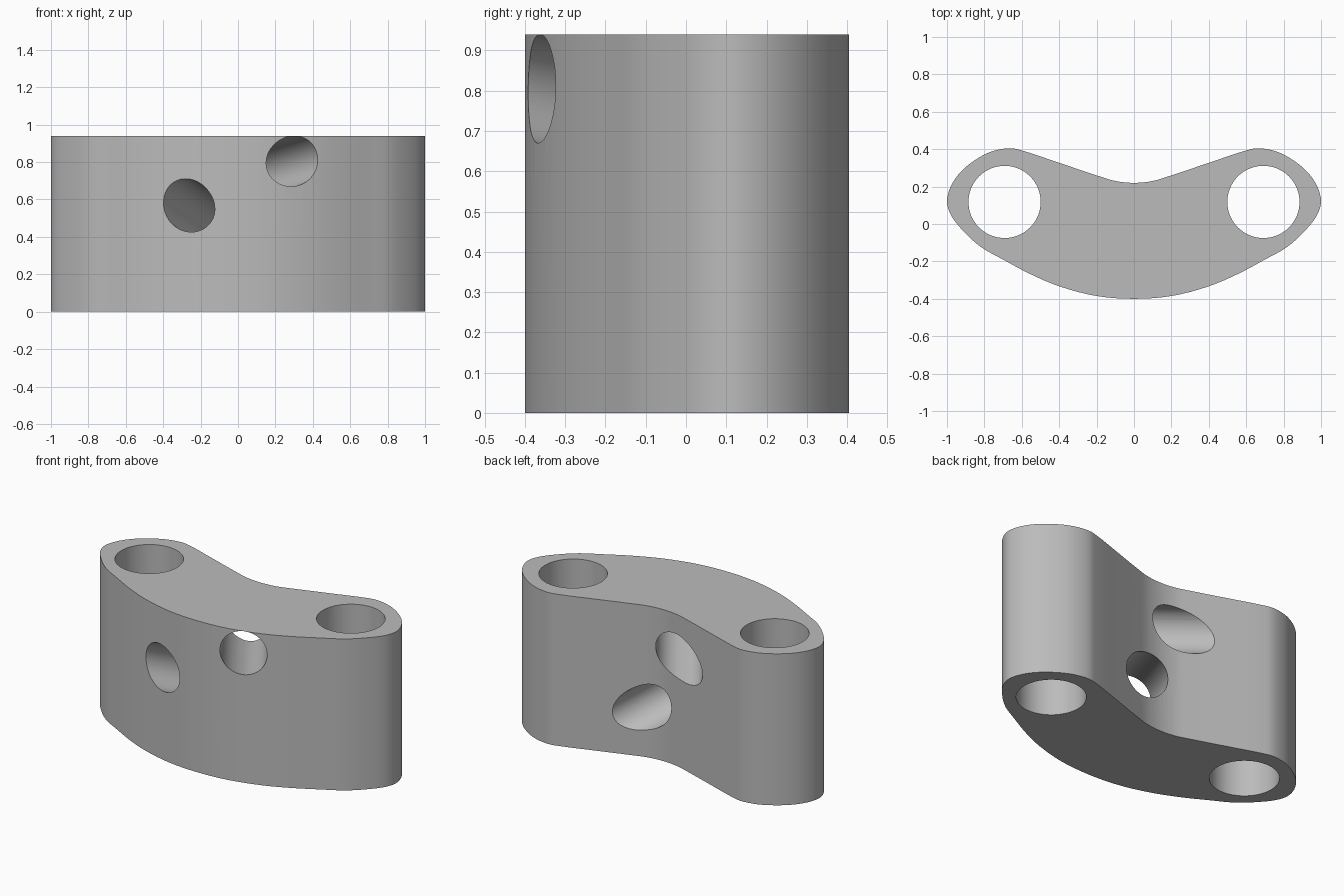
import bpy
import bmesh
from mathutils import Vector

cube = bpy.data.objects.get("Cube")
if cube:
    bpy.data.objects.remove(cube, do_unlink=True)

HEIGHT = 0.94

grey = bpy.data.materials.new("plain grey")
grey.use_nodes = True
grey.diffuse_color = (0.5, 0.5, 0.5, 1)
grey.node_tree.nodes["Principled BSDF"].inputs["Base Color"].default_value = (0.5, 0.5, 0.5, 1)

# Right half of the curved outline, from front middle to back middle
half = [(0, -0.40), (0.2, -0.385), (0.4, -0.333), (0.56, -0.265), (0.7, -0.19),
        (0.82, -0.122), (0.92, -0.03), (0.98, 0.05), (1.0, 0.12), (0.98, 0.2),
        (0.93, 0.275), (0.85, 0.342), (0.76, 0.388), (0.66, 0.405), (0.59, 0.39),
        (0.4, 0.327), (0.2, 0.26), (0.1, 0.23), (0, 0.22)]
outline = [Vector(p) for p in half]
outline += [Vector((-x, y)) for x, y in half[-2:0:-1]]


def smooth_loop(points, steps):
    """Round a closed loop with a centripetal spline through its points."""
    result = []
    n = len(points)
    for i in range(n):
        a, b, c, d = (points[(i + k) % n] for k in (-1, 0, 1, 2))
        t1 = (b - a).length ** 0.5
        t2 = t1 + (c - b).length ** 0.5
        t3 = t2 + (d - c).length ** 0.5
        for s in range(steps):
            t = t1 + (t2 - t1) * s / steps
            p = a.lerp(b, t / t1)
            q = b.lerp(c, (t - t1) / (t2 - t1))
            r = c.lerp(d, (t - t2) / (t3 - t2))
            u = p.lerp(q, t / t2)
            v = q.lerp(r, (t - t1) / (t3 - t1))
            result.append(u.lerp(v, (t - t1) / (t2 - t1)))
    return result


# Curved block, extruded from the outline
bm = bmesh.new()
base = bm.faces.new([bm.verts.new((p.x, p.y, 0)) for p in smooth_loop(outline, 4)])
top = bmesh.ops.extrude_face_region(bm, geom=[base])["geom"]
bmesh.ops.translate(bm, vec=(0, 0, HEIGHT),
                    verts=[v for v in top if isinstance(v, bmesh.types.BMVert)])
bmesh.ops.recalc_face_normals(bm, faces=bm.faces)
mesh = bpy.data.meshes.new("curved_block")
bm.to_mesh(mesh)
bm.free()
mesh.materials.append(grey)
block = bpy.data.objects.new("curved_block", mesh)
bpy.context.collection.objects.link(block)
bpy.context.view_layer.objects.active = block


def drill(name, start, end, radius):
    """Bore a round hole along the line from start to end."""
    start, end = Vector(start), Vector(end)
    axis = end - start
    bpy.ops.mesh.primitive_cylinder_add(
        vertices=64, radius=radius, depth=axis.length * 1.8, location=(start + end) / 2,
        rotation=axis.to_track_quat("Z", "Y").to_euler())
    cutter = bpy.context.object
    cutter.name = name
    cutter.hide_render = True
    cutter.data.materials.append(grey)
    bpy.context.view_layer.objects.active = block
    mod = block.modifiers.new(name, "BOOLEAN")
    mod.operation = "DIFFERENCE"
    mod.solver = "EXACT"
    mod.object = cutter
    bpy.ops.object.modifier_apply(modifier=name)
    bpy.data.objects.remove(cutter, do_unlink=True)


# Upright end holes
for side in (-1, 1):
    drill("end_hole", (side * 0.692, 0.118, 0), (side * 0.692, 0.118, HEIGHT), 0.193)

# Two slanted cross holes
drill("upper_cross_hole", (0.29, -0.36, 0.804), (-0.12, 0.238, 0.68), 0.133)
drill("lower_cross_hole", (-0.265, -0.37, 0.568), (0.108, 0.235, 0.31), 0.133)

bpy.ops.object.select_all(action="DESELECT")
block.select_set(True)
bpy.context.view_layer.objects.active = block
bpy.ops.object.shade_smooth_by_angle(angle=0.52)
